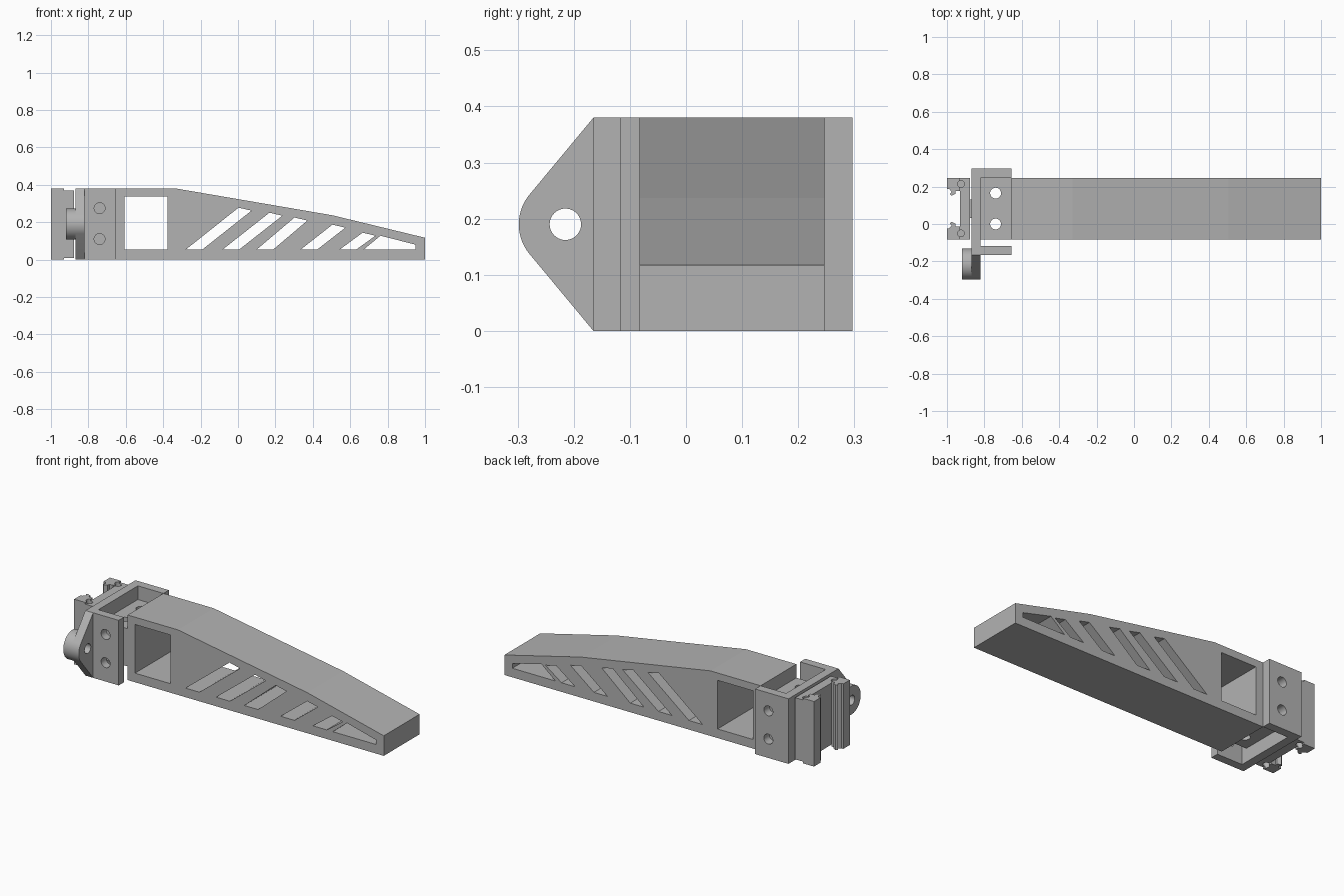
import bpy, bmesh, math

cube = bpy.data.objects.get("Cube")
if cube:
    bpy.data.objects.remove(cube, do_unlink=True)

grey = bpy.data.materials.new("plain grey")
grey.use_nodes = True
COLOUR = (0.45, 0.45, 0.45, 1)
grey.diffuse_color = COLOUR
grey.node_tree.nodes["Principled BSDF"].inputs["Base Color"].default_value = COLOUR


def prism(name, pts, axis, lo, hi):
    """Extrude a flat outline along x, y or z."""
    place = {"x": lambda a, b, t: (t, a, b),
             "y": lambda a, b, t: (a, t, b),
             "z": lambda a, b, t: (a, b, t)}[axis]
    bm = bmesh.new()
    low = [bm.verts.new(place(a, b, lo)) for a, b in pts]
    high = [bm.verts.new(place(a, b, hi)) for a, b in pts]
    bm.faces.new(low)
    bm.faces.new(high)
    for i in range(len(pts)):
        j = (i + 1) % len(pts)
        bm.faces.new((low[i], low[j], high[j], high[i]))
    bmesh.ops.recalc_face_normals(bm, faces=bm.faces)
    mesh = bpy.data.meshes.new(name)
    bm.to_mesh(mesh)
    bm.free()
    mesh.materials.append(grey)
    obj = bpy.data.objects.new(name, mesh)
    bpy.context.collection.objects.link(obj)
    return obj


def rect(a0, a1, b0, b1):
    return [(a0, b0), (a1, b0), (a1, b1), (a0, b1)]


def circle(a, b, r, n=40):
    return [(a + r * math.cos(2 * math.pi * i / n),
             b + r * math.sin(2 * math.pi * i / n)) for i in range(n)]


def select(obj):
    bpy.ops.object.select_all(action="DESELECT")
    obj.select_set(True)
    bpy.context.view_layer.objects.active = obj


def cut(obj, pts, axis, lo, hi):
    """Remove a prism from a part."""
    cutter = prism("cutter", pts, axis, lo, hi)
    cutter.hide_render = True
    mod = obj.modifiers.new("cut", "BOOLEAN")
    mod.operation = "DIFFERENCE"
    mod.solver = "EXACT"
    mod.object = cutter
    select(obj)
    bpy.ops.object.modifier_apply(modifier=mod.name)
    bpy.data.objects.remove(cutter, do_unlink=True)


H = 0.38                       # overall height
FRONT, BACK = -0.083, 0.247    # beam sides
MID_Z = H / 2
HOLE_X = -0.74

# Tapered beam with window and slanted slots
beam = prism("tapered_beam", [(-0.655, 0), (1, 0), (1, 0.117), (0.505, 0.237),
                              (-0.33, H), (-0.655, H)], "y", FRONT, BACK)
FLOOR = 0.053
cut(beam, rect(-0.607, -0.377, FLOOR, 0.337), "y", -0.5, 0.5)
# slot: bottom left, top left, top height
for x0, x1, z in [(-0.28, 0.003, 0.278), (-0.083, 0.168, 0.251), (0.099, 0.302, 0.225),
                  (0.334, 0.505, 0.187), (0.543, 0.666, 0.144)]:
    cut(beam, [(x0, FLOOR), (x0 + 0.088, FLOOR), (x1 + 0.069, z - 0.016), (x1, z)],
        "y", -0.5, 0.5)
cut(beam, [(0.671, FLOOR), (0.949, FLOOR), (0.949, 0.08), (0.762, 0.128)], "y", -0.5, 0.5)

# Tongue joining beam to bracket
tongue = prism("beam_tongue", rect(-0.82, -0.655, FRONT, BACK), "z", 0.08, 0.3)
for y in (0.0, 0.165):
    cut(tongue, circle(HOLE_X, y, 0.029), "z", -0.5, 0.9)

# U-shaped bracket
bracket = prism("u_bracket", [(-0.87, -0.165), (-0.655, -0.165), (-0.655, -0.117),
                              (-0.82, -0.117), (-0.82, BACK), (-0.655, BACK),
                              (-0.655, 0.297), (-0.87, 0.297)], "z", 0, H)
for z in (0.11, 0.275):
    cut(bracket, circle(HOLE_X, z, 0.029), "y", -0.25, -0.1)
    cut(bracket, circle(HOLE_X, z, 0.029), "y", 0.2, 0.4)

# Rounded lug and its boss
LUG_Y, LUG_R = -0.215, 0.083
arc = [(LUG_Y + LUG_R * math.cos(a), MID_Z + LUG_R * math.sin(a))
       for a in (math.radians(142 + 76 * i / 14) for i in range(15))]
lug = prism("lug_plate", [(-0.165, H)] + arc + [(-0.165, 0)], "x", -0.87, -0.82)
boss = prism("lug_boss", circle(LUG_Y, MID_Z, LUG_R, 56), "x", -0.92, -0.87)
for part in (lug, boss):
    cut(part, circle(LUG_Y, MID_Z, 0.028), "x", -1.2, -0.5)

# Clip rail: web plus two hooked arms, mirrored about the beam centre
MID_Y = (FRONT + BACK) / 2
web = prism("rail_web", rect(-0.93, -0.878, FRONT, BACK), "z", 0.01, 0.37)
hook = [(-0.93, 0.165), (-1, 0.165), (-1, 0.105), (-0.988, 0.105), (-0.975, 0.09),
        (-0.985, 0.078), (-0.975, 0.07), (-0.955, 0.08), (-0.955, 0.095), (-0.93, 0.095)]
arms = [prism(side + "_rail_arm", [(x, MID_Y + s * h) for x, h in hook], "z", 0, H)
        for side, s in (("back", 1), ("front", -1))]
for s in (1, -1):
    for z in (0, H):
        for part in [web] + arms:
            cut(part, circle(-0.925, MID_Y + s * 0.132, 0.018, 24), "z", z - 0.03, z + 0.03)
prism("rail_mount", rect(MID_Y - 0.05, MID_Y + 0.05, 0.11, 0.27), "x", -0.878, -0.87)

# Smooth round walls, keep edges sharp
for obj in [o for o in bpy.context.scene.objects if o.type == "MESH"]:
    select(obj)
    bpy.ops.object.shade_smooth_by_angle(angle=math.radians(20))
for obj in (beam, tongue):
    for poly in obj.data.polygons:
        poly.use_smooth = obj is tongue
